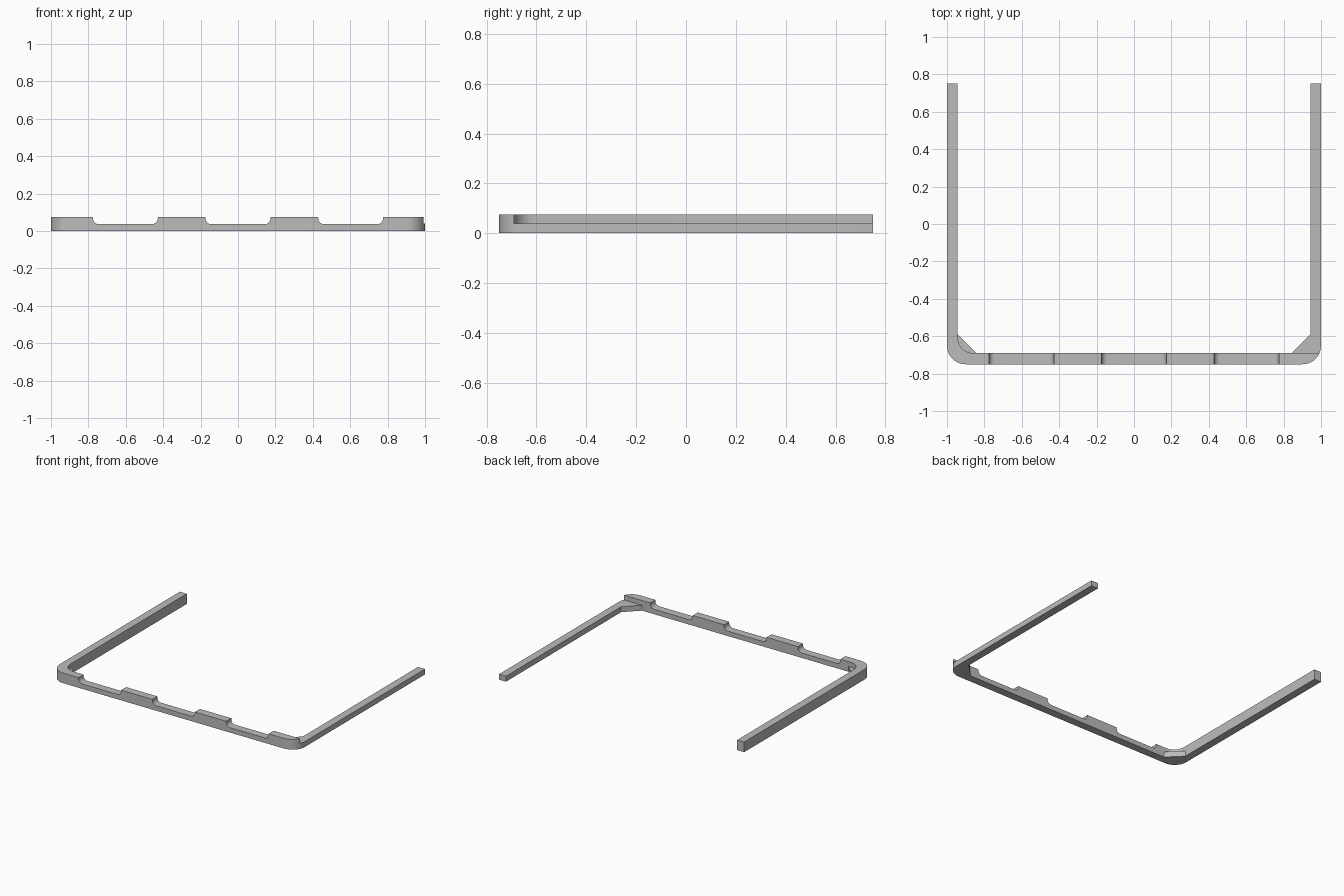
import bpy, bmesh, math
from mathutils import Vector

if "Cube" in bpy.data.objects:
    bpy.data.objects.remove(bpy.data.objects["Cube"])

H = 0.075          # full height
LOW = 0.04         # height of the low arm and the corner gussets
XI, YI = 0.943, -0.691   # inner faces of the arms and front bar
GX, GY = 0.843, -0.591   # ends of the diagonal gussets
R_OUT, R_IN = 0.1, 0.085

grey = bpy.data.materials.new("grey")
grey.diffuse_color = (0.5, 0.5, 0.5, 1)
grey.use_nodes = True
grey.node_tree.nodes["Principled BSDF"].inputs["Base Color"].default_value = grey.diffuse_color


def arc(cx, cy, r, a0, a1, n=10):
    return [(cx + r * math.cos(math.radians(a0 + (a1 - a0) * i / n)),
             cy + r * math.sin(math.radians(a0 + (a1 - a0) * i / n))) for i in range(n + 1)]


def prism(name, base, direction):
    """Extrude a closed 3D outline along a direction."""
    bm = bmesh.new()
    face = bm.faces.new([bm.verts.new(p) for p in base])
    ext = bmesh.ops.extrude_face_region(bm, geom=[face])
    verts = [v for v in ext["geom"] if isinstance(v, bmesh.types.BMVert)]
    bmesh.ops.translate(bm, verts=verts, vec=Vector(direction))
    bmesh.ops.recalc_face_normals(bm, faces=bm.faces)
    mesh = bpy.data.meshes.new(name)
    bm.to_mesh(mesh)
    bm.free()
    mesh.materials.append(grey)
    obj = bpy.data.objects.new(name, mesh)
    bpy.context.collection.objects.link(obj)
    return obj


def cut(target, cutter):
    mod = target.modifiers.new(cutter.name, "BOOLEAN")
    mod.operation = "DIFFERENCE"
    mod.solver = "EXACT"
    mod.object = cutter
    bpy.context.view_layer.objects.active = target
    bpy.ops.object.modifier_apply(modifier=mod.name)
    bpy.data.objects.remove(cutter, do_unlink=True)


# U-shaped frame: rounded inner corner on the left, diagonal one on the right
inner_arc = arc(-XI + R_IN, YI + R_IN, R_IN, 180, 270)
outline = [(-1, 0.75)]
outline += arc(-1 + R_OUT, -0.75 + R_OUT, R_OUT, 180, 270)
outline += arc(1 - R_OUT, -0.75 + R_OUT, R_OUT, 270, 360)
outline += [(1, 0.75), (XI, 0.75), (XI, GY), (GX, YI)]
outline += inner_arc[::-1] + [(-XI, 0.75)]
frame = prism("frame", [(x, y, 0) for x, y in outline], (0, 0, H))

# Lowered right arm and gusset
low = [(0.8, YI), (1.1, YI), (1.1, 0.9), (0.8, 0.9)]
cut(frame, prism("arm_cutter", [(x, y, LOW) for x, y in low], (0, 0, 0.2)))

# Three notches with rounded lower corners along the front bar
FLOOR, R, HALF = 0.036, 0.03, 0.173
for cx in (-0.602, 0.0, 0.602):
    notch = [(cx - HALF, 0.2)]
    notch += arc(cx - HALF + R, FLOOR + R, R, 180, 270, 6)
    notch += arc(cx + HALF - R, FLOOR + R, R, 270, 360, 6)
    notch += [(cx + HALF, 0.2)]
    cut(frame, prism("notch_cutter", [(x, -0.85, z) for x, z in notch], (0, 0.25, 0)))

# Low gusset filling the left inner corner
corner = [(-XI, GY)] + inner_arc + [(-GX, YI)]
gusset = prism("left_gusset", [(x, y, 0) for x, y in corner], (0, 0, LOW))

for obj in (frame, gusset):
    bpy.ops.object.select_all(action="DESELECT")
    obj.select_set(True)
    bpy.context.view_layer.objects.active = obj
    bpy.ops.object.shade_smooth_by_angle(angle=math.radians(30))
